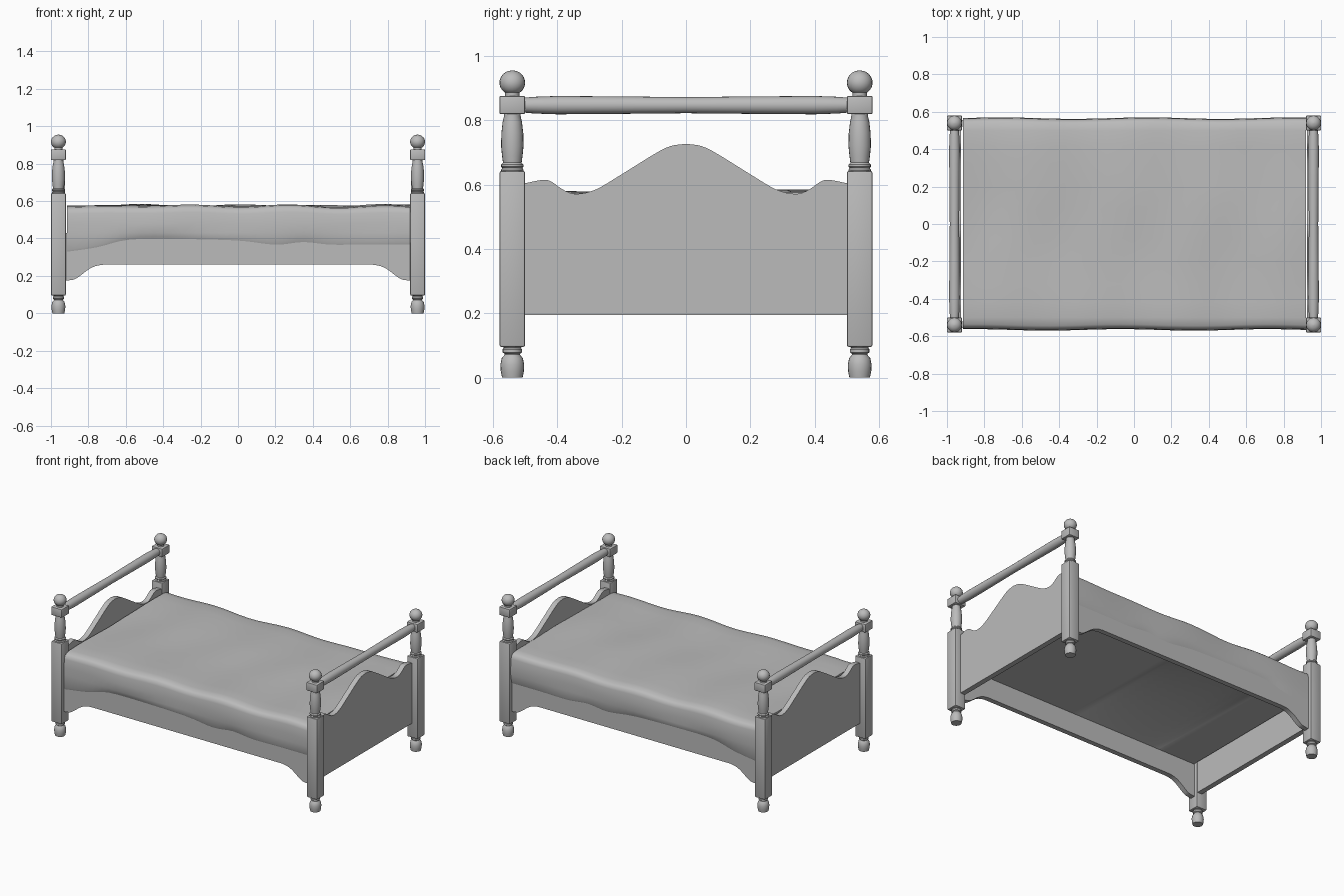
import bpy, bmesh, math
from mathutils import Matrix, Vector

if "Cube" in bpy.data.objects:
    bpy.data.objects.remove(bpy.data.objects["Cube"], do_unlink=True)

# One plain grey for the whole bed
grey = bpy.data.materials.new("plain grey")
grey.use_nodes = True
grey.diffuse_color = (0.5, 0.5, 0.5, 1)
bsdf = next(n for n in grey.node_tree.nodes if n.type == 'BSDF_PRINCIPLED')
bsdf.inputs["Base Color"].default_value = grey.diffuse_color


def finish(bm, name, smooth=None):
    bmesh.ops.recalc_face_normals(bm, faces=bm.faces[:])
    mesh = bpy.data.meshes.new(name)
    bm.to_mesh(mesh)
    bm.free()
    mesh.materials.append(grey)
    obj = bpy.data.objects.new(name, mesh)
    bpy.context.collection.objects.link(obj)
    if smooth:
        bpy.ops.object.select_all(action='DESELECT')
        obj.select_set(True)
        bpy.context.view_layer.objects.active = obj
        bpy.ops.object.shade_smooth_by_angle(angle=math.radians(smooth))
    return obj


def spline(points, steps=4):
    """Catmull-Rom curve through 2D points."""
    p = [Vector(q) for q in points]
    p = [2 * p[0] - p[1]] + p + [2 * p[-1] - p[-2]]
    out = []
    for a, b, c, d in zip(p, p[1:], p[2:], p[3:]):
        for i in range(steps):
            t = i / steps
            out.append(b + (c - a) * t / 2 + (2 * a - 5 * b + 4 * c - d) * t * t / 2
                       + (3 * b - a - 3 * c + d) * t ** 3 / 2)
    return out + [p[-2]]


def skin(bm, loops):
    """Bridge equal closed loops of points and cap both ends."""
    rings = [[bm.verts.new(co) for co in loop] for loop in loops]
    n = len(rings[0])
    for r, s in zip(rings, rings[1:]):
        for i in range(n):
            bm.faces.new((r[i], r[(i + 1) % n], s[(i + 1) % n], s[i]))
    bm.faces.new(rings[0][::-1])
    bm.faces.new(rings[-1])


def lathe(bm, profile, matrix=Matrix(), sides=20):
    angles = [2 * math.pi * i / sides for i in range(sides)]
    skin(bm, [[matrix @ Vector((r * math.cos(a), r * math.sin(a), z)) for a in angles]
              for r, z in profile])


def block(bm, half, low, high, bevel, x, y):
    m = Matrix.Translation((x, y, (low + high) / 2)) @ Matrix.Diagonal(
        (2 * half, 2 * half, high - low, 1))
    verts = bmesh.ops.create_cube(bm, size=1, matrix=m)["verts"]
    edges = list({e for v in verts for e in v.link_edges})
    bmesh.ops.bevel(bm, geom=edges, offset=bevel, segments=2, profile=0.5, affect='EDGES')


# Corner posts: turned foot, square shaft, turned neck, square block, ball
foot = [(0.032, 0), (0.036, 0.02), (0.037, 0.04), (0.033, 0.06), (0.024, 0.071),
        (0.024, 0.074), (0.030, 0.078), (0.030, 0.088), (0.026, 0.092), (0.033, 0.1)]
neck = [(0.033, 0.63), (0.035, 0.646), (0.031, 0.652), (0.035, 0.656), (0.035, 0.662),
        (0.029, 0.668), (0.032, 0.69), (0.035, 0.72), (0.034, 0.76), (0.030, 0.795),
        (0.026, 0.812), (0.026, 0.83)]
ball = [(0.022, 0.87), (0.022, 0.886)]
ball += [(0.04 * math.sin(a), 0.917 - 0.038 * math.cos(a))
         for a in [math.radians(d) for d in range(40, 180, 15)]] + [(0.002, 0.955)]
for x_name, x in (("left", 0.96), ("right", -0.96)):
    for y_name, y in (("front", -0.54), ("back", 0.54)):
        bm = bmesh.new()
        for profile in (foot, neck, ball):
            lathe(bm, profile, Matrix.Translation((x, y, 0)))
        block(bm, 0.04, 0.095, 0.643, 0.007, x, y)
        block(bm, 0.04, 0.819, 0.876, 0.005, x, y)
        finish(bm, f"{y_name}_{x_name}_post", 35)

# Turned top bar and scalloped board at each end
bar_half = [(0.025, 0), (0.027, 0.2), (0.0285, 0.4), (0.026, 0.47), (0.023, 0.505)]
bar = [(r, -t) for r, t in bar_half[:0:-1]] + bar_half
crest = spline([(0, 0.727), (0.05, 0.719), (0.1, 0.694), (0.2, 0.632), (0.28, 0.585),
                (0.34, 0.571), (0.38, 0.583), (0.42, 0.610), (0.45, 0.614), (0.51, 0.602)])
outline = [(-y, z) for y, z in crest[:0:-1]] + [(y, z) for y, z in crest]
outline += [(0.51, 0.195), (-0.51, 0.195)]
for name, side in (("left", 1), ("right", -1)):
    bm = bmesh.new()
    lathe(bm, bar, Matrix.Translation((side * 0.96, 0, 0.847)) @ Matrix.Rotation(math.pi / 2, 4, 'X'))
    finish(bm, f"{name}_end_bar", 40)
    bm = bmesh.new()
    skin(bm, [[(side * x, y, z) for y, z in outline] for x in (0.925, 0.96)])
    finish(bm, f"{name}_end_board")

# Side rails with curved brackets at the ends
bracket = spline([(0.72, 0.26), (0.76, 0.253), (0.80, 0.234), (0.85, 0.196),
                  (0.88, 0.18), (0.93, 0.174)])
outline = [(-x, z) for x, z in bracket[::-1]] + [(x, z) for x, z in bracket]
outline += [(0.93, 0.43), (-0.93, 0.43)]
for name, side in (("front", -1), ("back", 1)):
    bm = bmesh.new()
    skin(bm, [[(x, side * y, z) for x, z in outline] for y in (0.522, 0.556)])
    finish(bm, f"{name}_side_rail")

# Mattress with a draped, gently rumpled cover whose hem sinks into the rails
hem = spline([(-0.915, 0.32), (-0.75, 0.345), (-0.58, 0.385), (-0.3, 0.388), (0, 0.38),
              (0.2, 0.358), (0.35, 0.372), (0.5, 0.358), (0.7, 0.36), (0.92, 0.36)])
drape = [(0.08, 0.575), (0.2, 0.575), (0.32, 0.575), (0.42, 0.575), (0.5, 0.574),
         (0.54, 0.568), (0.556, 0.556), (0.562, 0.535), (0.566, 0.48), (0.566, 0.43)]
loops = []
for x, h in hem:
    def half(side):
        pts = []
        for y, z in drape:
            soft = (z - 0.43) / 0.145
            z += 0.006 * soft * math.sin(6 * x + 5 * side * y) * math.cos(4 * x - 3 * side * y)
            z += 0.004 * soft * math.sin(13 * x + 2 * side)
            sway = 0.004 * math.sin(8 * x + side)
            pts.append((x, side * (y + sway * (y > 0.53)), z))
        return pts + [(x, side * 0.561, h + 0.02), (x, side * 0.552, h), (x, side * 0.527, 0.40)]
    loops.append(half(-1)[::-1] + half(1))
bm = bmesh.new()
skin(bm, loops)
finish(bm, "mattress_cover", 40)
